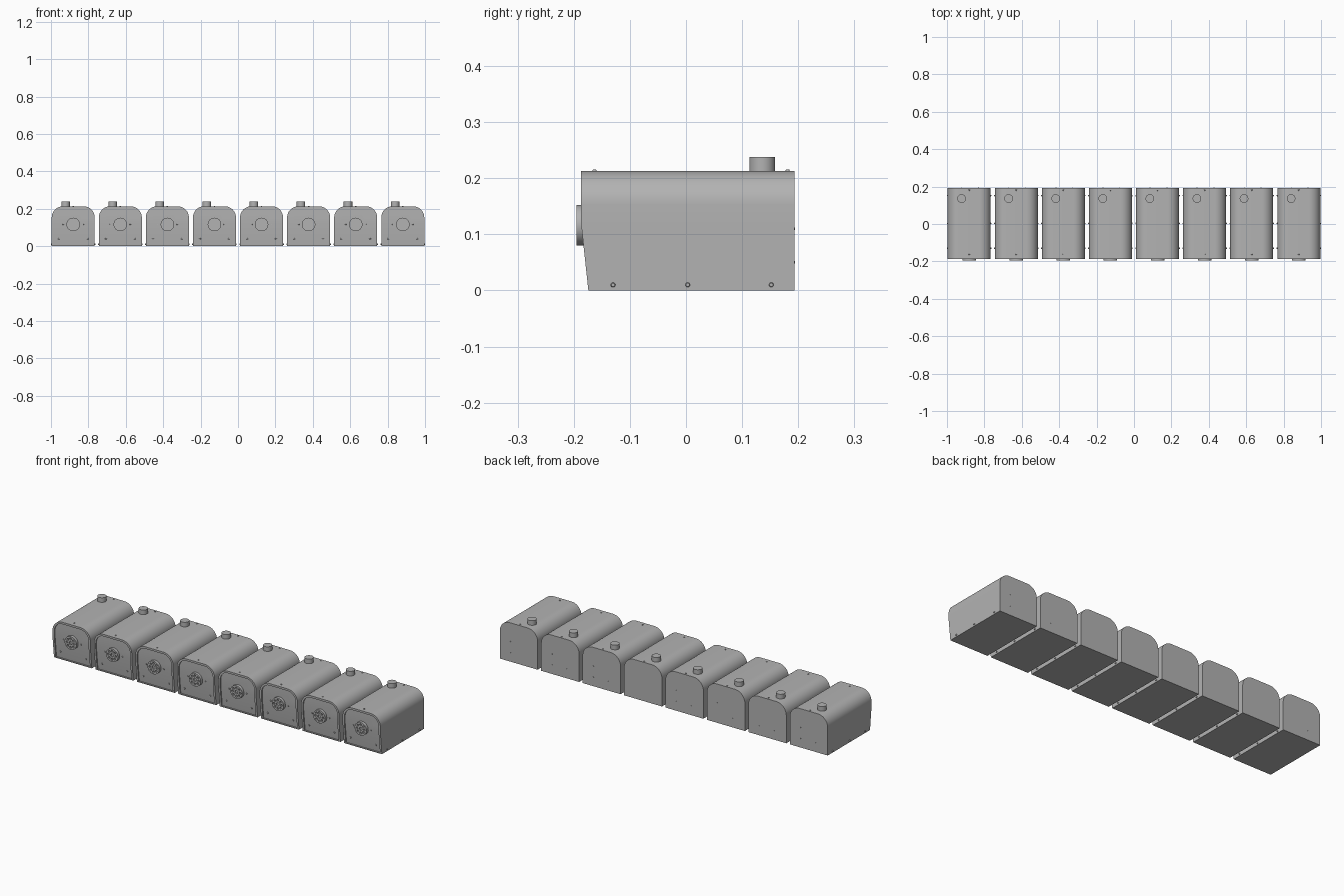
import bpy, bmesh, math
from mathutils import Matrix, Vector

if "Cube" in bpy.data.objects:
    bpy.data.objects.remove(bpy.data.objects["Cube"])

grey = bpy.data.materials.new("grey metal")
grey.diffuse_color = (0.45, 0.45, 0.45, 1)
grey.use_nodes = True
grey.node_tree.nodes["Principled BSDF"].inputs["Base Color"].default_value = grey.diffuse_color

COUNT, PITCH = 8, 0.2517
HALF_W, TOP, RADIUS = 0.115, 0.213, 0.06
BACK, BEND_Z = 0.193, 0.12


def front_y(z):
    # vertical upper front, leaning back below the bend
    return -0.187 if z >= BEND_Z else -0.187 + 0.013 * (BEND_Z - z) / BEND_Z


def finish(name, bm, smooth=True):
    bmesh.ops.recalc_face_normals(bm, faces=bm.faces)
    me = bpy.data.meshes.new(name)
    bm.to_mesh(me)
    bm.free()
    me.materials.append(grey)
    ob = bpy.data.objects.new(name, me)
    bpy.context.collection.objects.link(ob)
    if smooth:
        bpy.ops.object.select_all(action='DESELECT')
        ob.select_set(True)
        bpy.context.view_layer.objects.active = ob
        bpy.ops.object.shade_smooth_by_angle(angle=math.radians(30))
    return ob


def add_cylinder(bm, start, axis, radius, length, sides=32, r2=None):
    axis = Vector(axis).normalized()
    m = Matrix.Translation(Vector(start) + axis * length / 2) @ \
        axis.to_track_quat('Z', 'Y').to_matrix().to_4x4()
    bmesh.ops.create_cone(bm, cap_ends=True, segments=sides, radius1=radius,
                          radius2=radius if r2 is None else r2, depth=length, matrix=m)


def arch(inset, bottom):
    # rounded-top outline from lower right, over the top, to lower left
    w, t, r = HALF_W - inset, TOP - inset, RADIUS - inset
    right = [(w, bottom), (w, BEND_Z)]
    for i in range(13):
        a = math.pi / 2 * i / 12
        right.append((w - r + r * math.cos(a), t - r + r * math.sin(a)))
    return right + [(-x, z) for x, z in reversed(right)]


def make_body():
    bm = bmesh.new()
    outer, inner = arch(0, 0), arch(0.011, 0.005)
    rings = [[bm.verts.new((x, BACK, z)) for x, z in outer],
             [bm.verts.new((x, front_y(z), z)) for x, z in outer],
             [bm.verts.new((x, front_y(z), z)) for x, z in inner],
             [bm.verts.new((x, front_y(z) + 0.007, z)) for x, z in inner]]
    n = len(outer)
    for a, b in zip(rings, rings[1:]):
        for i in range(n):
            j = (i + 1) % n
            bm.faces.new((a[i], a[j], b[j], b[i]))
    bm.faces.new(rings[0])
    # recessed front panel, folded at the bend
    p = rings[-1]
    bm.faces.new((p[0], p[1], p[-2], p[-1]))
    bm.faces.new(p[1:-1])
    return finish("housing", bm)


def make_dial():
    bm = bmesh.new()
    add_cylinder(bm, (0, -0.176, 0.116), (0, -1, 0), 0.036, 0.019, 48)
    dial = finish("dial", bm)
    # ring of holes and a centre socket
    bm = bmesh.new()
    for i in range(8):
        a = math.tau * i / 8
        add_cylinder(bm, (0.023 * math.cos(a), -0.188, 0.116 + 0.023 * math.sin(a)),
                     (0, -1, 0), 0.0055, 0.02, 16)
    add_cylinder(bm, (0, -0.188, 0.116), (0, -1, 0), 0.009, 0.02, 24)
    cutter = finish("dial_hole_cutter", bm, False)
    cutter.hide_render = True
    bpy.context.view_layer.objects.active = dial
    mod = dial.modifiers.new("holes", 'BOOLEAN')
    mod.object, mod.operation, mod.solver = cutter, 'DIFFERENCE', 'EXACT'
    bpy.ops.object.select_all(action='DESELECT')
    dial.select_set(True)
    bpy.ops.object.modifier_apply(modifier="holes")
    bpy.data.objects.remove(cutter)
    return dial


def make_chimney():
    bm = bmesh.new()
    add_cylinder(bm, (-0.041, 0.136, TOP - 0.004), (0, 0, 1), 0.023, 0.029, 40)
    return finish("chimney", bm)


def make_screws():
    bm = bmesh.new()

    def screw(pos, axis, r=0.0045, h=0.004):
        add_cylinder(bm, Vector(pos) - Vector(axis) * 0.001, axis, r, h + 0.001, 14, r * 0.7)

    for s in (-1, 1):
        for y in (-0.13, 0.003, 0.152):                    # lower sides
            screw((s * HALF_W, y, 0.01), (s, 0, 0))
        screw((s * 0.077, front_y(0.04) + 0.007, 0.04), (0, -1, 0), 0.005)
        screw((s * 0.053, front_y(0.116) + 0.007, 0.116), (0, -1, 0), 0.004)
    for y in (-0.163, 0.181):                              # top
        screw((0, y, TOP), (0, 0, 1), 0.004, 0.003)
    for x, z in ((0.05, 0.05), (0.05, 0.11), (-0.04, 0.05)):  # back
        screw((x, BACK, z), (0, 1, 0), 0.003, 0.001)
    return finish("screws", bm)


# one unit, then repeated in a row
parts = [make_body(), make_dial(), make_chimney(), make_screws()]
for i in range(COUNT):
    x = (i - (COUNT - 1) / 2) * PITCH
    for part in parts:
        ob = part if i == 0 else part.copy()
        if i:
            bpy.context.collection.objects.link(ob)
        ob.name = f"{part.data.name}_{i + 1}"
        ob.location.x = x
